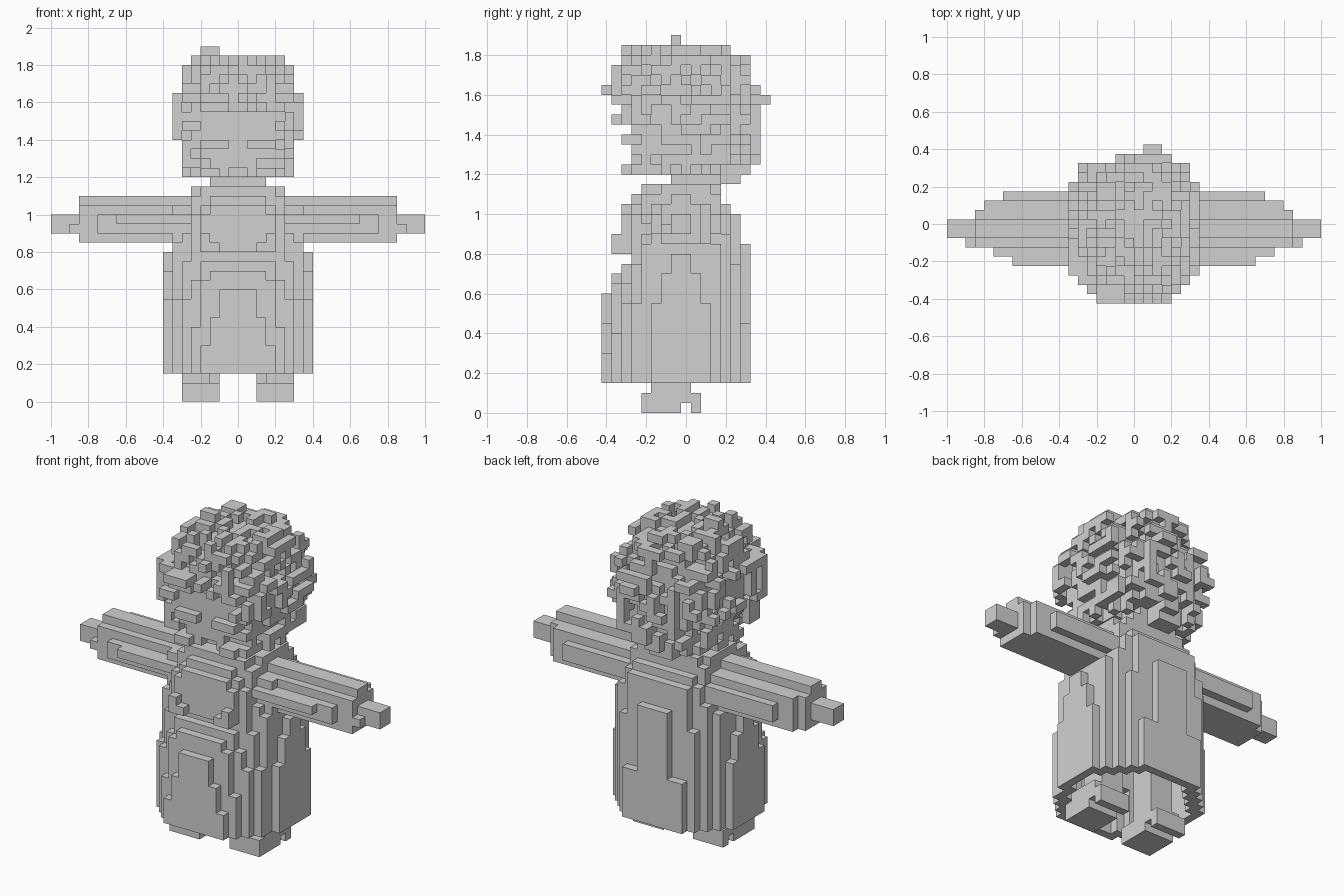
import bpy
import bmesh
import random
from mathutils import Vector

random.seed(4)
S = 0.05                      # voxel size
Y0 = -0.425                   # front edge of the grid in y
parts = {}                    # part name -> set of cells
taken = set()


def add(part, cells):
    new = set(cells) - taken
    taken.update(new)
    parts.setdefault(part, set()).update(new)


def box(x0, x1, y0, y1, z0, z1):
    xs = range(round(x0 / S), round(x1 / S))
    ys = range(round((y0 - Y0) / S), round((y1 - Y0) / S))
    zs = range(round(z0 / S), round(z1 / S))
    return [(i, j, k) for i in xs for j in ys for k in zs]


def both(part, x0, x1, *rest):
    add(part, box(x0, x1, *rest))
    add(part, box(-x1, -x0, *rest))


def centre(c):
    return (c[0] + .5) * S, Y0 + (c[1] + .5) * S, (c[2] + .5) * S


def shift(c, n):
    return c[0] + n[0], c[1] + n[1], c[2] + n[2]


steps = [(1, 0, 0), (-1, 0, 0), (0, 1, 0), (0, -1, 0), (0, 0, 1), (0, 0, -1)]

# Robe: stepped slabs, half width / front / back / top
for w, front, back, top in [
        (.40, -.175, .125, .55), (.40, -.125, .075, .70), (.40, -.075, .025, .80),
        (.35, -.275, .175, .55), (.35, -.225, .175, .85),
        (.30, -.325, .225, .55), (.30, -.275, .225, .75), (.30, -.225, .225, .90),
        (.25, -.375, .275, .40), (.25, -.325, .275, .65), (.25, -.275, .275, .75),
        (.20, -.425, .325, .30), (.15, -.425, .325, .45), (.10, -.425, .325, .60),
        (.20, -.375, .325, .45), (.20, -.375, .275, .65), (.15, -.375, .275, .70),
        (.20, -.325, .275, .75), (.10, -.275, .325, .85)]:
    add("robe", box(-w, w, front, back, .15, top))

# Hollow the skirt from below, leaving a thin wall
around = [(a, b, 0) for a in (-1, 0, 1) for b in (-1, 0, 1)]
robe = parts["robe"]
inner = {c for c in robe if centre(c)[2] < .60
         and all(shift(c, n) in robe for n in around)}
robe -= inner
taken -= inner

# Torso: half width / front / back / bottom / top
for w, front, back, low, top in [
        (.25, -.275, .225, .75, 1.00), (.20, -.325, .225, .80, 1.00),
        (.15, -.325, .225, 1.00, 1.05), (.20, -.275, .275, .75, 1.00),
        (.20, -.275, .225, 1.00, 1.05), (.25, -.225, .175, 1.00, 1.10),
        (.15, -.275, .175, 1.05, 1.10), (.35, -.175, .125, .80, 1.05),
        (.25, -.125, .125, 1.10, 1.15), (.20, -.225, .175, 1.10, 1.15)]:
    add("torso", box(-w, w, front, back, low, top))
add("neck", box(-.15, .15, -.075, .175, 1.15, 1.20))

# Small clasps on the chest
both("clasp", .15, .20, -.375, -.325, .80, .90)
both("clasp", .10, .15, -.375, -.325, .80, .85)

# Sleeves: reach / front / back / bottom / top
for reach, front, back, low, top in [
        (.65, -.225, -.175, .95, 1.00), (.75, -.175, -.125, .90, 1.00),
        (.85, -.125, -.075, .85, 1.05), (.85, -.075, .025, .85, 1.10),
        (.85, .025, .075, .85, 1.05), (.80, .075, .125, .85, 1.05),
        (.70, .125, .175, .90, 1.00)]:
    both("sleeve", .20, reach, front, back, low, top)
both("hand", .85, 1.00, -.075, .025, .90, 1.00)
both("hand", .85, .90, -.125, -.075, .90, .95)

# Feet, with legs reaching up into the skirt
both("foot", .10, .30, -.225, -.025, .00, .05)
both("foot", .10, .30, .025, .075, .00, .10)
both("foot", .10, .30, -.225, .075, .05, .10)
both("leg", .15, .30, -.175, .025, .10, .15)
both("leg", .10, .15, -.125, .025, .10, .15)
both("leg", .10, .25, -.125, .025, .15, .60)

# Head core, with ragged hair and beard cells scattered around it
head, hair = [], []
for c in box(-.35, .35, -.425, .375, 1.20, 1.85):
    x, y, z = centre(c)
    d = (abs(x) / .365) ** 2.5 + (abs(y + .02) / .41) ** 2.5
    d += (abs(z - 1.53) / .36) ** (2 if z > 1.53 else 4)
    face = abs(x) < .2 and y < 0 and z < 1.55
    if y < -.275 and (face or z < 1.45):
        continue
    if abs(x) > .3 and not 1.40 < z < 1.65:
        continue
    if d < .55:
        head.append(c)
    elif d < 1.06 and random.random() < .45:
        hair.append(c)
add("head", head)
shell = set(head) | set(hair)
add("hair", [c for c in hair if any(shift(c, n) in shell for n in steps)])
add("hair", box(-.20, -.10, -.075, -.025, 1.85, 1.90))       # top tuft
add("hair", box(-.20, -.10, -.075, -.025, 1.80, 1.85))
add("hair", box(.05, .15, .325, .425, 1.55, 1.60))           # back tuft
add("hair", box(-.20, -.05, -.425, -.275, 1.60, 1.65))       # forelock
add("hair", box(-.10, .05, .175, .275, 1.15, 1.25))          # nape
both("beard", .05, .20, -.325, -.275, 1.35, 1.40)            # moustache
both("beard", .10, .20, -.325, -.225, 1.20, 1.25)            # beard tips

grey = bpy.data.materials.new("plain_grey")
grey.diffuse_color = (.64, .64, .64, 1)

# Skin every part with the outward faces of its cells
for name, cells in parts.items():
    bm = bmesh.new()
    verts = {}

    def vert(p):
        key = tuple(round(v * 2) for v in p)
        if key not in verts:
            verts[key] = bm.verts.new((p[0] * S, Y0 + p[1] * S, p[2] * S))
        return verts[key]

    for c in sorted(cells):
        mid = Vector(c) + Vector((.5, .5, .5))
        for n in steps:
            if shift(c, n) in taken:
                continue
            n = Vector(n)
            u = Vector((n.y, n.z, n.x))
            v = n.cross(u)
            corners = [mid + (n + a * u + b * v) / 2
                       for a, b in ((-1, -1), (1, -1), (1, 1), (-1, 1))]
            bm.faces.new([vert(p) for p in corners])
    mesh = bpy.data.meshes.new(name)
    bm.to_mesh(mesh)
    bm.free()
    mesh.materials.append(grey)
    bpy.context.collection.objects.link(bpy.data.objects.new(name, mesh))
